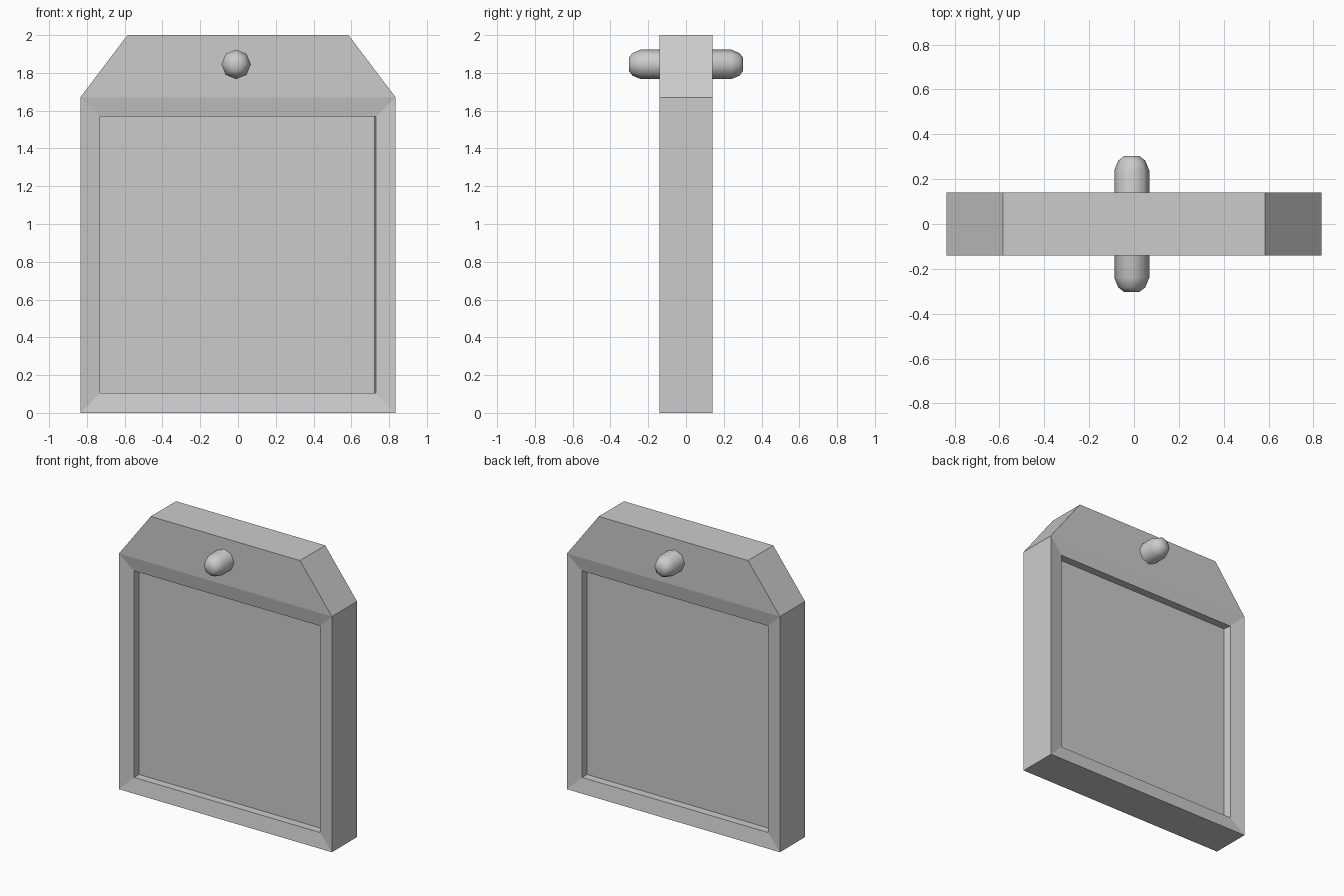
import bpy, bmesh, math

if "Cube" in bpy.data.objects:
    bpy.data.objects.remove(bpy.data.objects["Cube"])

W, TOP_W, H, SHOULDER, D = 0.835, 0.585, 2.0, 1.67, 0.141


def make_object(name, bm):
    bmesh.ops.recalc_face_normals(bm, faces=bm.faces)
    mesh = bpy.data.meshes.new(name)
    bm.to_mesh(mesh)
    bm.free()
    obj = bpy.data.objects.new(name, mesh)
    bpy.context.collection.objects.link(obj)
    return obj


def bridge(bm, a, b):
    n = len(a)
    for i in range(n):
        j = (i + 1) % n
        bm.faces.new((a[i], a[j], b[j], b[i]))


# Tag body: chamfered slab with a sloped, recessed panel on each side
bm = bmesh.new()


def rect(x0, x1, z0, z1, y, s):
    # s = -1 is the front; s = 1 turns it half way round for the back
    return [bm.verts.new((-s * x, s * y, z))
            for x, z in ((x0, z0), (x1, z0), (x1, z1), (x0, z1))]


outlines = []
for s in (-1, 1):
    outer = rect(-W, W, 0, SHOULDER, D, s)
    lip = rect(-0.73, 0.73, 0.104, 1.568, D - 0.019, s)
    floor = rect(-0.73, 0.722, 0.104, 1.568, D - 0.075, s)
    bridge(bm, outer, lip)
    bridge(bm, lip, floor)
    bm.faces.new(floor)
    shoulder = [bm.verts.new((-s * x, s * D, H)) for x in (TOP_W, -TOP_W)]
    bm.faces.new([outer[3], outer[2]] + shoulder)
    outlines.append(outer[:3] + shoulder + outer[3:])
front, back = outlines
# match the back loop's order to the front loop (mirrored in x)
bridge(bm, front, [back[i] for i in (1, 0, 5, 4, 3, 2)])
make_object("tag_body", bm)

# Round-ended peg through the top, eight sided
bm = bmesh.new()
half = [(0.303, 0.034), (0.283, 0.06), (0.24, 0.078)]
profile = [(-y, r) for y, r in half] + [(y, r) for y, r in reversed(half)]
rings = []
for y, r in profile:
    rings.append([bm.verts.new((-0.01 + r * math.cos(k * math.pi / 4), y,
                                1.845 + r * math.sin(k * math.pi / 4)))
                  for k in range(8)])
for a, b in zip(rings, rings[1:]):
    bridge(bm, a, b)
bm.faces.new(rings[0])
bm.faces.new(rings[-1])
peg = make_object("peg", bm)
for p in peg.data.polygons:
    p.use_smooth = True
